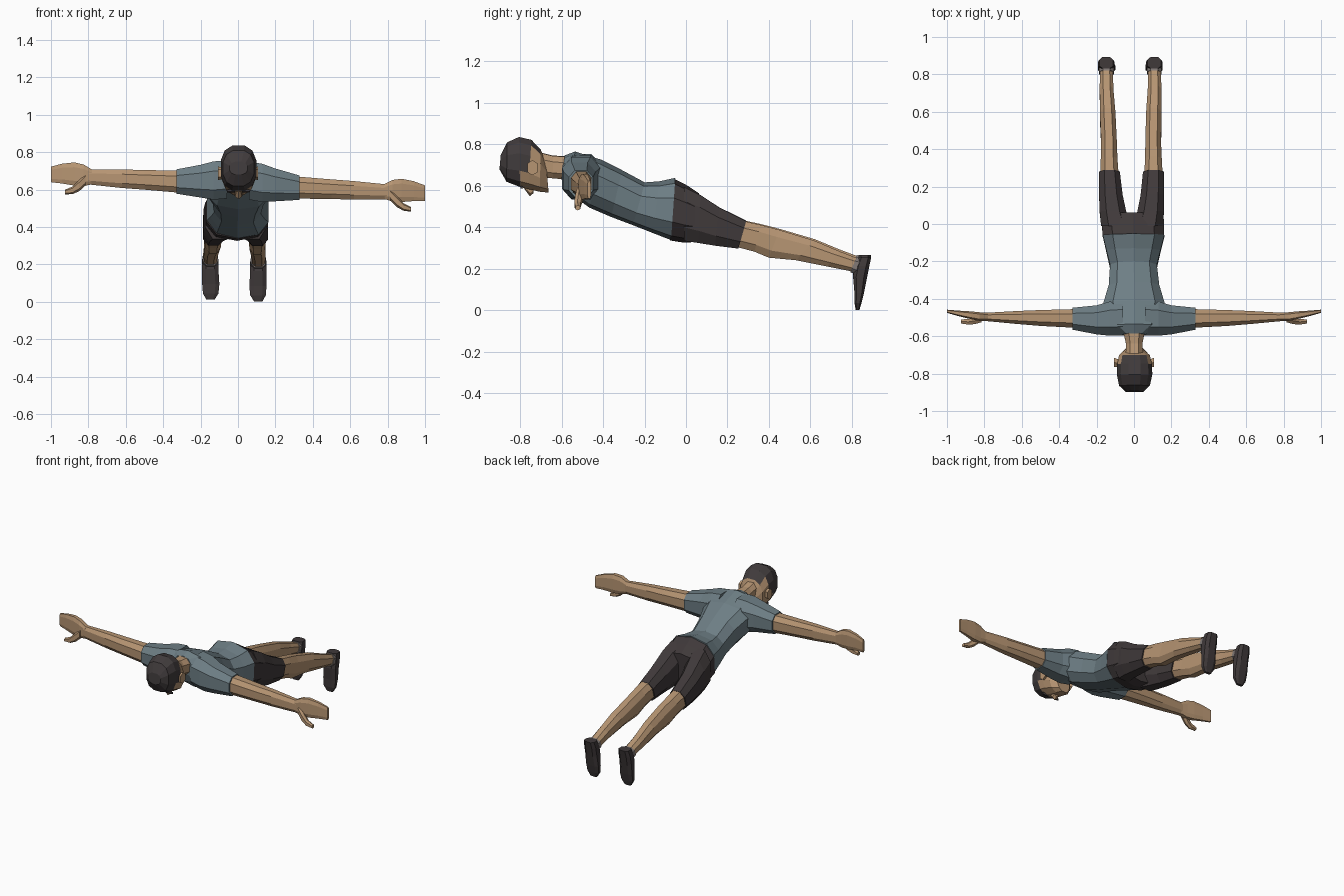
import bpy, bmesh, math
from mathutils import Vector

ROLL = 0.05  # the upper body leans slightly to one side


def material(name, rgb):
    m = bpy.data.materials.new(name)
    m.diffuse_color = (*rgb, 1)
    return m


SKIN = material("skin", (0.47, 0.30, 0.17))
SHIRT = material("shirt_blue_grey", (0.155, 0.21, 0.235))
DARK = material("dark_cloth", (0.050, 0.041, 0.042))
HAIR = material("hair_dark", (0.052, 0.044, 0.045))
SOCK = material("sock_grey", (0.22, 0.19, 0.18))


def ring(center, u, v, n, power):
    """Rounded-box ring spanned by the half vectors u and v."""
    k = math.cos(math.pi / n) ** power
    pts = []
    for i in range(n):
        a = 2 * math.pi * (i + 0.5) / n
        c, s = math.cos(a), math.sin(a)
        c = math.copysign(abs(c) ** power, c) / k
        s = math.copysign(abs(s) ** power, s) / k
        pts.append(center + u * c + v * s)
    return pts


def loft(name, frames, mats, n=8, power=0.8, roll=0.0, rule=None):
    """Skin a closed tube over (center, u, v) frames."""
    bm = bmesh.new()
    rows = []
    for c, u, v in frames:
        pts = ring(c, u, v, n, power)
        rows.append([bm.verts.new((p.x, p.y, p.z - roll * p.x)) for p in pts])
    for a, b in zip(rows, rows[1:]):
        for i in range(n):
            j = (i + 1) % n
            bm.faces.new((a[i], a[j], b[j], b[i]))
    bm.faces.new(rows[0])
    bm.faces.new(rows[-1])
    bmesh.ops.recalc_face_normals(bm, faces=bm.faces)
    if rule:
        for f in bm.faces:
            f.material_index = rule(f.calc_center_median())
    me = bpy.data.meshes.new(name)
    bm.to_mesh(me)
    bm.free()
    for m in mats:
        me.materials.append(m)
    ob = bpy.data.objects.new(name, me)
    bpy.context.collection.objects.link(ob)
    return ob


def along(rows):
    """Body sections: back (y, z), belly (y, z), x range."""
    out = []
    for ty, tz, by, bz, x0, x1 in rows:
        t, b = Vector((0, ty, tz)), Vector((0, by, bz))
        out.append(((t + b) / 2 + Vector(((x0 + x1) / 2, 0, 0)),
                    Vector(((x1 - x0) / 2, 0, 0)), (t - b) / 2))
    return out


def across(rows, s):
    """Arm sections: x, y range, z range, on side s."""
    return [(Vector((s * x, (y0 + y1) / 2, (z0 + z1) / 2)),
             Vector((0, (y1 - y0) / 2, 0)), Vector((0, 0, (z1 - z0) / 2)))
            for x, y0, y1, z0, z1 in rows]


def leg_side(rows, s):
    """Leg sections given as offsets from the body's middle line."""
    out = []
    for ty, tz, by, bz, a, b in rows:
        c = -0.011 - 0.01 * ty
        lift = 0.012 * max(0, ty) if s < 0 else 0
        out.append((ty, tz + lift, by, bz + lift,
                    min(c + s * a, c + s * b), max(c + s * a, c + s * b)))
    return along(out)


# Shirt body
loft("shirt", along([
    (-.585, .745, -.60, .635, -.06, .06),
    (-.535, .762, -.575, .58, -.135, .135),
    (-.41, .722, -.465, .50, -.165, .165),
    (-.31, .672, -.36, .455, -.135, .135),
    (-.20, .613, -.255, .415, -.128, .122),
    (-.13, .617, -.16, .378, -.148, .142),
    (-.052, .633, -.072, .345, -.167, .163)]), [SHIRT], n=10, roll=ROLL * .6)

# Hips of the shorts
loft("shorts_hips", along([
    (-.056, .628, -.076, .343, -.167, .161),
    (.0, .60, -.01, .332, -.172, .160),
    (.062, .56, .055, .335, -.172, .158)]), [DARK], n=10)

# Neck
loft("neck", along([
    (-.72, .765, -.70, .64, -.045, .05),
    (-.64, .745, -.64, .638, -.043, .045),
    (-.56, .742, -.565, .63, -.06, .06)]), [SKIN], roll=ROLL)


# Head with the hair picked out by position
def hair_rule(p):
    return 1 if p.y < -.80 or p.z > .735 + (p.y + .745) * .9 else 0


loft("head", along([
    (-.893, .750, -.899, .68, -.045, .05),
    (-.862, .81, -.865, .62, -.08, .085),
    (-.805, .836, -.80, .595, -.092, .098),
    (-.745, .822, -.76, .585, -.09, .096),
    (-.70, .775, -.705, .572, -.08, .085),
    (-.675, .715, -.662, .568, -.045, .05)]), [SKIN, HAIR], n=12,
    rule=hair_rule)

# Nose
loft("nose", along([
    (-.785, .61, -.78, .588, -.008, .014),
    (-.745, .61, -.752, .553, -.016, .022),
    (-.732, .61, -.735, .568, -.014, .020)]), [SKIN], n=6)

for s, side in ((-1, "left"), (1, "right")):
    # Ear
    loft(side + "_ear", across([
        (.08, -.765, -.725, .66, .715),
        (.108, -.765, -.715, .655, .72)], s), [SKIN], n=6)
    # Thin brow plate
    loft(side + "_brow", along([
        (-.798, .60, -.798, .589, .003 + s * .04 - .022, .003 + s * .04 + .022),
        (-.788, .60, -.788, .586, .003 + s * .04 - .022, .003 + s * .04 + .022)]),
        [HAIR], n=4)
    # Sleeve
    loft(side + "_sleeve", across([
        (.06, -.595, -.41, .55, .752),
        (.13, -.597, -.415, .54, .745),
        (.20, -.59, -.435, .548, .723),
        (.33, -.565, -.448, .562, .692)], s), [SHIRT], roll=ROLL)
    # Arm
    loft(side + "_arm", across([
        (.31, -.555, -.455, .568, .686),
        (.50, -.545, -.460, .575, .680),
        (.62, -.535, -.465, .578, .677),
        (.80, -.518, -.475, .588, .668)], s), [SKIN], roll=ROLL)
    # Hand, a flat mitten with a narrow fingertip edge
    loft(side + "_hand", across([
        (.78, -.518, -.475, .590, .668),
        (.825, -.518, -.472, .578, .693),
        (.875, -.508, -.467, .578, .702),
        (.94, -.492, -.463, .586, .692),
        (1.0, -.475, -.458, .590, .673)], s), [SKIN], power=.6, roll=ROLL)
    # Thumb hooked downwards
    loft(side + "_thumb", across([
        (.815, -.525, -.490, .585, .640),
        (.85, -.535, -.500, .552, .605),
        (.885, -.538, -.508, .534, .570),
        (.925, -.532, -.510, .530, .552)], s), [SKIN], n=6, roll=ROLL)
    # Leg of the shorts
    loft(side + "_shorts_leg", leg_side([
        (-.01, .595, -.01, .335, .005, .165),
        (.07, .555, .06, .325, .03, .172),
        (.16, .495, .14, .312, .048, .174),
        (.29, .43, .252, .298, .062, .173)], s), [DARK])
    # Bare leg
    loft(side + "_leg", leg_side([
        (.26, .435, .24, .307, .068, .167),
        (.36, .412, .33, .283, .074, .163),
        (.45, .388, .40, .254, .076, .160),
        (.62, .336, .53, .242, .082, .165),
        (.74, .285, .68, .212, .092, .165),
        (.835, .248, .80, .188, .093, .163)], s), [SKIN])
    # Sock
    loft(side + "_sock", leg_side([
        (.822, .257, .792, .184, .089, .167),
        (.85, .25, .815, .175, .088, .168)], s), [SOCK])
    # Shoe with the toe pointing down
    loft(side + "_shoe", leg_side([
        (.893, .256, .832, .257, .092, .165),
        (.884, .215, .815, .215, .085, .172),
        (.872, .155, .805, .165, .085, .172),
        (.858, .085, .812, .085, .080, .172),
        (.846, .035, .812, .035, .085, .168),
        (.836, .003, .818, .003, .105, .150)], s), [DARK], power=.7)
